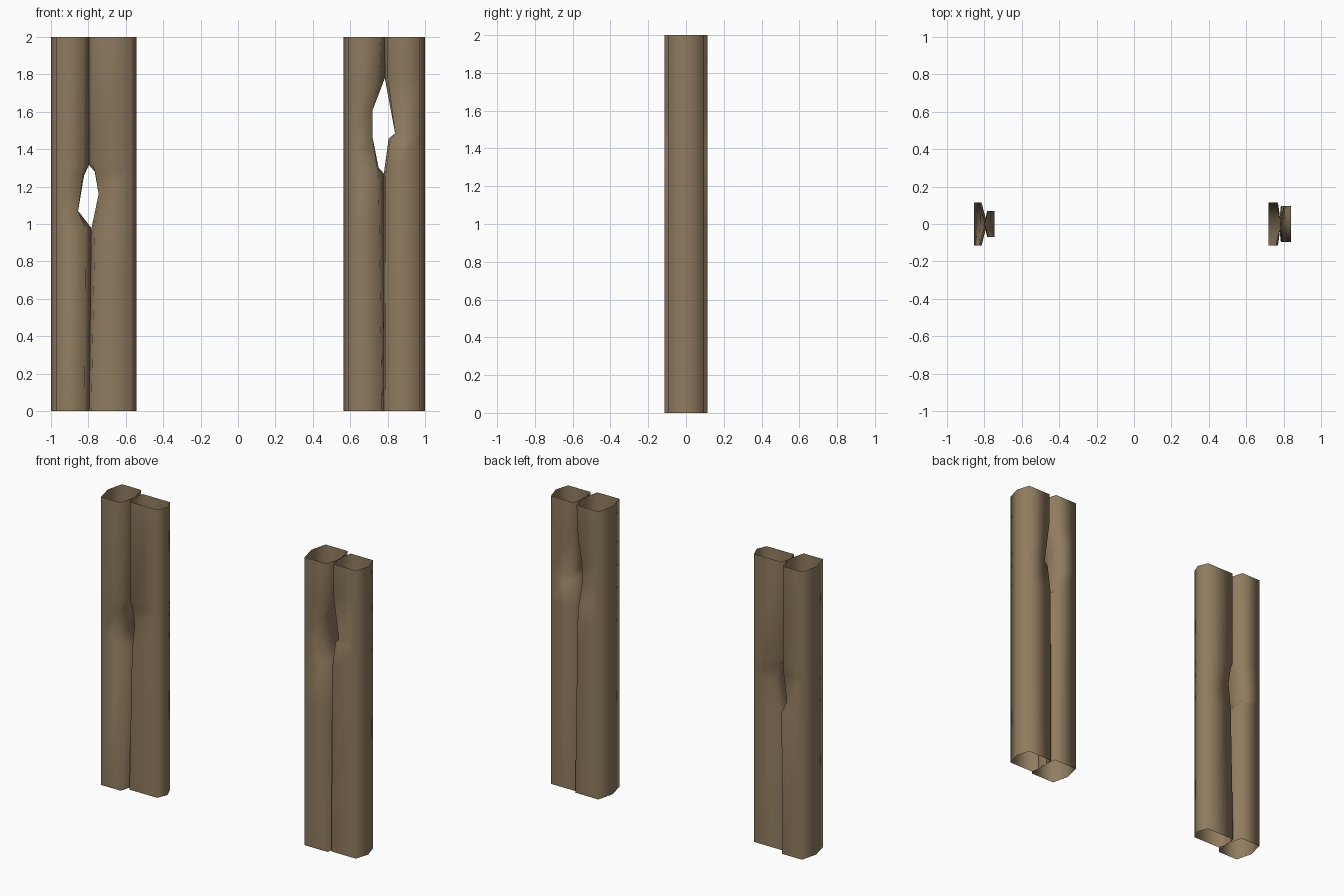
import bpy

if "Cube" in bpy.data.objects:
    bpy.data.objects.remove(bpy.data.objects["Cube"])

wood = bpy.data.materials.new("brown wood")
wood.diffuse_color = (0.28, 0.20, 0.115, 1)
wood.use_nodes = True
wood.node_tree.nodes["Principled BSDF"].inputs["Base Color"].default_value = wood.diffuse_color


def tube(name, outer, outer_corner, depth, rows):
    """Open six-sided timber; rows = (z, inner corner x, inner ridge x)."""
    verts, faces = [], []
    for z, corner, ridge in rows:
        verts += [(outer, 0, z), (outer_corner, -depth, z), (corner, -depth, z),
                  (ridge, 0, z), (corner, depth, z), (outer_corner, depth, z)]
    for r in range(len(rows) - 1):
        for i in range(6):
            j = (i + 1) % 6
            f = [r * 6 + i, r * 6 + j, r * 6 + 6 + j, r * 6 + 6 + i]
            # keep normals outward for timbers whose outer side is on the right
            faces.append(f if outer < outer_corner else f[::-1])
    mesh = bpy.data.meshes.new(name)
    mesh.from_pydata(verts, [], faces)
    mesh.materials.append(wood)
    for p in mesh.polygons:
        p.use_smooth = True
    mesh.update()
    obj = bpy.data.objects.new(name, mesh)
    bpy.context.collection.objects.link(obj)
    return obj


# left pair: the inner sides are notched to leave a knot hole between them
tube("left_post_outer_timber", -1.0, -0.972, 0.115, [
    (0, -0.82, -0.79), (0.98, -0.815, -0.785), (1.07, -0.855, -0.855),
    (1.26, -0.83, -0.823), (1.32, -0.825, -0.795), (2, -0.825, -0.795)])
tube("left_post_inner_timber", -0.542, -0.572, 0.07, [
    (0, -0.785, -0.80), (0.97, -0.765, -0.785), (1.16, -0.745, -0.745),
    (1.28, -0.765, -0.766), (1.32, -0.78, -0.80), (2, -0.78, -0.80)])

# right pair: longer, higher knot hole
tube("right_post_inner_timber", 0.565, 0.592, 0.115, [
    (0, 0.77, 0.785), (1.0, 0.755, 0.785), (1.27, 0.75, 0.78),
    (1.30, 0.745, 0.752), (1.46, 0.72, 0.72), (1.61, 0.72, 0.72),
    (1.78, 0.75, 0.785), (2, 0.76, 0.79)])
tube("right_post_outer_timber", 1.0, 0.972, 0.095, [
    (0, 0.785, 0.775), (1.27, 0.79, 0.78), (1.455, 0.815, 0.805),
    (1.485, 0.84, 0.84), (1.78, 0.80, 0.785), (2, 0.80, 0.78)])
